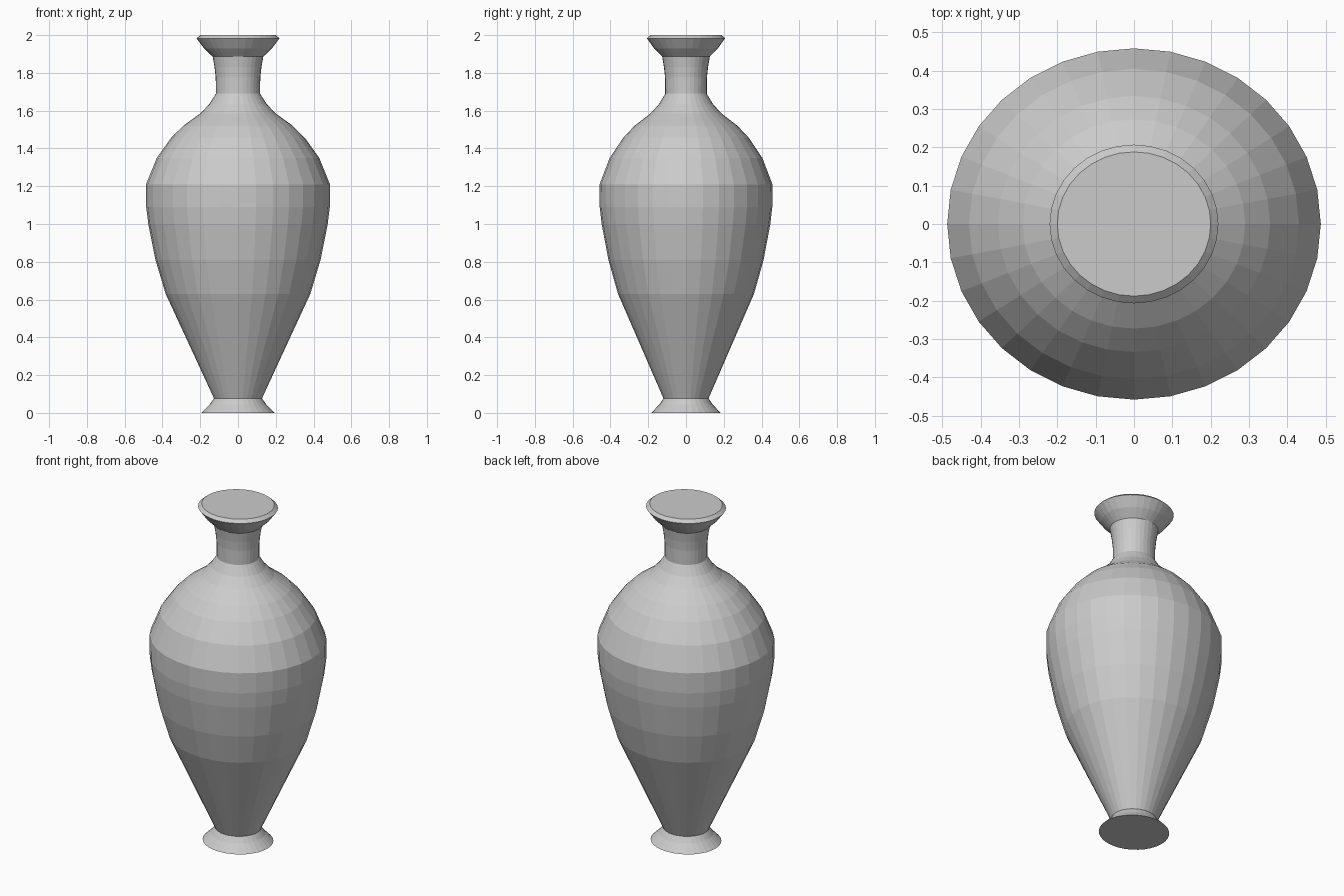
import bpy
import bmesh
from math import cos, sin, tau

cube = bpy.data.objects.get("Cube")
if cube:
    bpy.data.objects.remove(cube, do_unlink=True)

SIDES = 32
DEPTH = 0.94  # the vase is slightly narrower front to back

clay = bpy.data.materials.new("grey clay")
clay.use_nodes = True
colour = (0.6, 0.6, 0.6, 1)
clay.diffuse_color = colour
clay.node_tree.nodes["Principled BSDF"].inputs["Base Color"].default_value = colour

# Outline as radius and height: foot, belly, shoulder, neck, flared rim
profile = [
    (0.195, 0), (0.15, 0.045), (0.127, 0.077),
    (0.383, 0.63), (0.437, 0.81), (0.475, 1.0), (0.486, 1.09), (0.487, 1.21),
    (0.43, 1.35), (0.355, 1.455), (0.29, 1.52), (0.2, 1.585),
    (0.152, 1.635), (0.117, 1.69),
    (0.118, 1.775), (0.124, 1.83), (0.134, 1.886),
    (0.18, 1.93), (0.22, 1.983), (0.2, 2.0),
]

# Vase body turned around the vertical axis, closed at both ends
bm = bmesh.new()
rings = []
for radius, z in profile:
    angles = [tau * i / SIDES for i in range(SIDES)]
    rings.append([bm.verts.new((radius * cos(a), radius * DEPTH * sin(a), z)) for a in angles])
for low, high in zip(rings, rings[1:]):
    for i in range(SIDES):
        j = (i + 1) % SIDES
        bm.faces.new((low[i], low[j], high[j], high[i]))
bm.faces.new(rings[0][::-1])
bm.faces.new(rings[-1])

mesh = bpy.data.meshes.new("vase")
bm.to_mesh(mesh)
bm.free()
mesh.materials.append(clay)
bpy.context.collection.objects.link(bpy.data.objects.new("vase", mesh))
